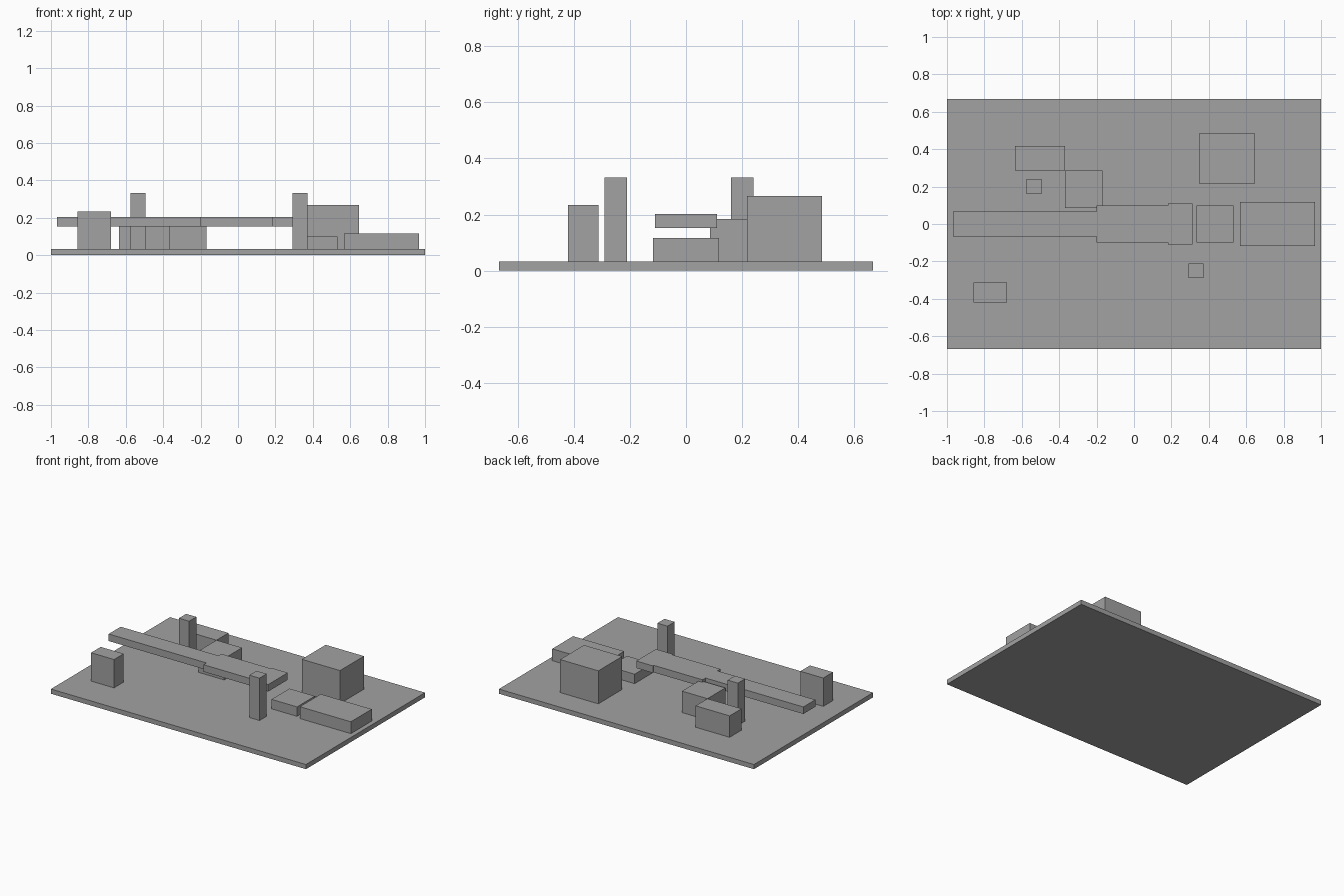
import bpy
from mathutils import Vector

cube = bpy.data.objects.get("Cube")
if cube:
    bpy.data.objects.remove(cube, do_unlink=True)

# One plain grey for the whole site model
grey = bpy.data.materials.new("plain grey")
grey.use_nodes = True
colour = (0.36, 0.36, 0.36, 1)
grey.diffuse_color = colour
grey.node_tree.nodes["Principled BSDF"].inputs["Base Color"].default_value = colour

GROUND = 0.033


def block(name, x, y, top, bottom=GROUND):
    """Box between the given x, y and z limits."""
    low = Vector((x[0], y[0], bottom))
    high = Vector((x[1], y[1], top))
    bpy.ops.mesh.primitive_cube_add(size=1, location=(low + high) / 2)
    ob = bpy.context.object
    ob.name = ob.data.name = name
    for v in ob.data.vertices:
        v.co *= high - low
    ob.data.materials.append(grey)


# Ground slab
block("base_plate", (-1, 1), (-0.667, 0.667), GROUND, 0)

# Raised deck in three widening sections
for name, x, half in (("deck_narrow", (-0.967, -0.2), 0.067),
                      ("deck_middle", (-0.2, 0.183), 0.1),
                      ("deck_end", (0.183, 0.313), 0.11)):
    block(name, x, (-half, half), 0.203, 0.153)

# Square towers
for name, x, y in (("rear_tower", -0.535, 0.2), ("front_tower", 0.332, -0.25)):
    block(name, (x - 0.04, x + 0.04), (y - 0.04, y + 0.04), 0.333)

# Low blocks in line with the deck
block("small_low_block", (0.333, 0.533), (-0.1, 0.1), 0.1)
block("long_low_block", (0.567, 0.967), (-0.117, 0.117), 0.117)

# Free-standing buildings
block("large_building", (0.348, 0.648), (0.217, 0.485), 0.267)
block("front_building", (-0.858, -0.678), (-0.42, -0.312), 0.234)
block("rear_building", (-0.635, -0.368), (0.285, 0.418), 0.185)
block("middle_building", (-0.368, -0.168), (0.085, 0.285), 0.185)
